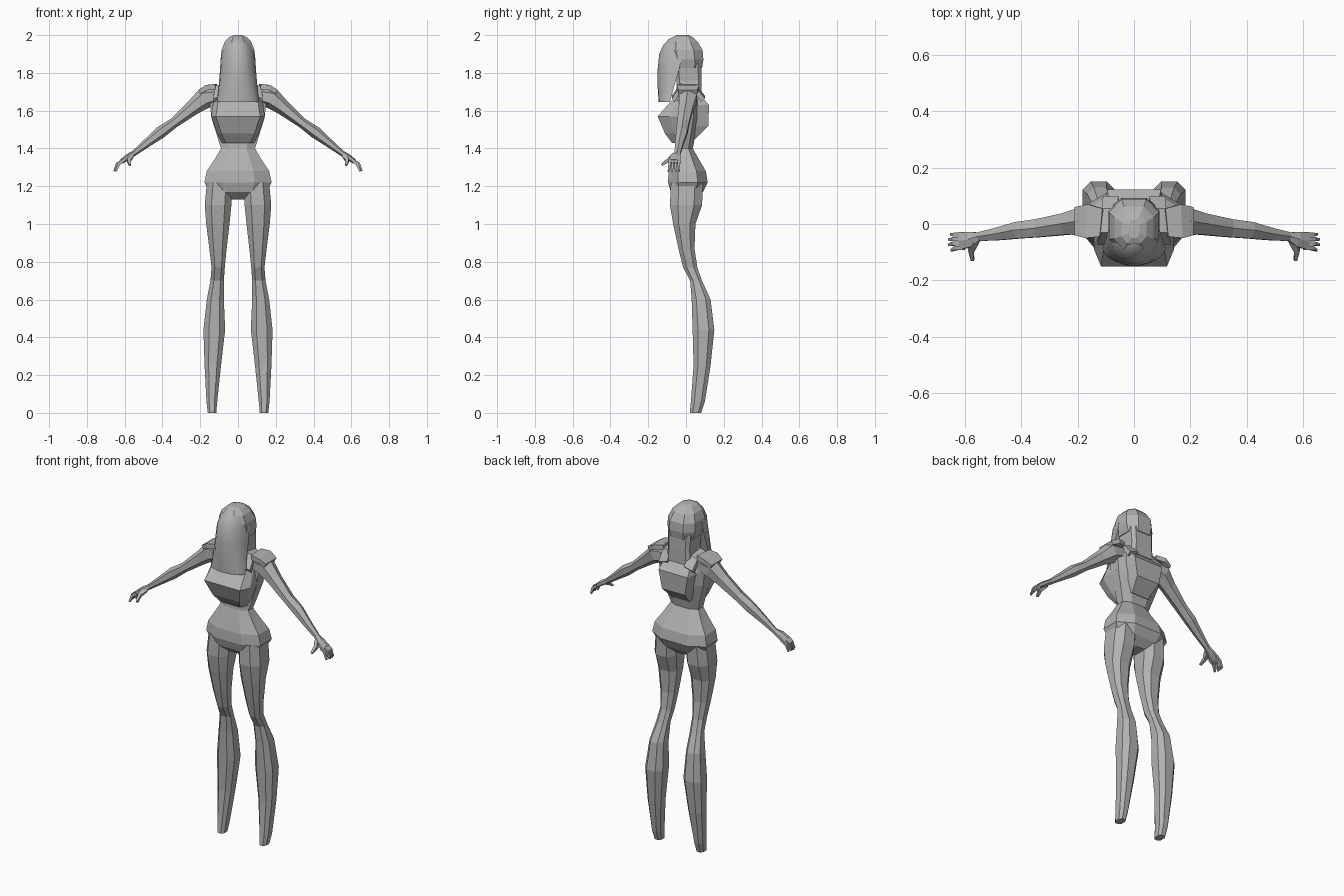
import bpy, bmesh, math
from mathutils import Vector

grey = bpy.data.materials.new("plain grey")
grey.diffuse_color = (0.45, 0.45, 0.45, 1)


def loft(name, rings):
    """Skin a list of equal-length point rings and cap both ends."""
    bm = bmesh.new()
    vs = [[bm.verts.new(p) for p in r] for r in rings]
    n = len(vs[0])
    for a, b in zip(vs, vs[1:]):
        for i in range(n):
            j = (i + 1) % n
            bm.faces.new((a[i], a[j], b[j], b[i]))
    bm.faces.new(vs[0][::-1])
    bm.faces.new(vs[-1])
    bmesh.ops.recalc_face_normals(bm, faces=bm.faces)
    me = bpy.data.meshes.new(name)
    bm.to_mesh(me)
    bm.free()
    me.materials.append(grey)
    ob = bpy.data.objects.new(name, me)
    bpy.context.collection.objects.link(ob)
    return ob


def octagon(z, x0, x1, y0, y1, k=0.5):
    """Level eight-sided ring inside a rectangle; k is the flat share of each side."""
    cx, cy, hx, hy = (x0 + x1) / 2, (y0 + y1) / 2, (x1 - x0) / 2, (y1 - y0) / 2
    pts = [(k, -1), (1, -k), (1, k), (k, 1), (-k, 1), (-1, k), (-1, -k), (-k, -1)]
    return [(cx + hx * a, cy + hy * b, z) for a, b in pts]


def tube(name, path, sides, side=1):
    """Skin along a path of (x, y, z, radius in y, radius across)."""
    pts = [Vector((p[0] * side, p[1], p[2])) for p in path]
    rings = []
    for i, p in enumerate(path):
        t = (pts[min(i + 1, len(pts) - 1)] - pts[max(i - 1, 0)]).normalized()
        v = Vector((0, 1, 0))
        v = (v - t * v.dot(t)).normalized()
        u = t.cross(v)
        s = 1 / math.cos(math.pi / sides) if sides == 4 else 1
        rings.append([pts[i] + s * (v * p[3] * math.cos(a) + u * p[4] * math.sin(a))
                      for a in (2 * math.pi * (k + 0.5) / sides for k in range(sides))])
    return loft(name, rings)


# Torso from crotch to neck base: z, half width, front y, back y
torso = [(1.13, .05, -.035, .05), (1.17, .15, -.08, .09), (1.22, .178, -.095, .115),
         (1.28, .165, -.092, .105), (1.34, .125, -.075, .07), (1.40, .09, -.056, .036),
         (1.47, .112, -.05, .05), (1.56, .14, -.055, .07), (1.64, .15, -.055, .075),
         (1.70, .125, -.04, .07), (1.74, .06, -.02, .07)]
loft("torso", [octagon(z, -w, w, f, b) for z, w, f, b in torso])

# Faceted bust: z, front half width, front y, side half width, side y
bust = [(1.43, .065, -.075, .085, -.04), (1.48, .088, -.112, .11, -.06),
        (1.57, .117, -.15, .142, -.09), (1.655, .105, -.075, .13, -.04)]
loft("bust", [[(-w, f, z), (w, f, z), (s, y, z), (s, .02, z), (-s, .02, z), (-s, y, z)]
              for z, w, f, s, y in bust])

# Angular block on the back: z, half width, back y
block = [(1.45, .055, .05), (1.52, .075, .118), (1.63, .095, .122), (1.69, .085, .07)]
loft("back_block", [[(-w, b, z), (w, b, z), (w * 1.2, .03, z), (-w * 1.2, .03, z)]
                    for z, w, b in block])

# Neck and the hair falling behind it
loft("neck", [octagon(z, -w, w, f, b, .75) for z, w, f, b in
              [(1.68, .078, -.05, .083), (1.76, .07, -.05, .083), (1.85, .075, -.06, .08)]])

# Head
head = [(1.825, .078, -.07, .085), (1.87, .09, -.09, .092), (1.92, .088, -.1, .088),
        (1.965, .07, -.09, .062), (1.99, .045, -.07, .035), (2.0, .02, -.05, .015)]
loft("head", [octagon(z, -w, w, f, b) for z, w, f, b in head])

# Smooth hair sheet over the front of the head: z, half width, front y, rear y
hair = [(1.645, .112, -.145, -.085), (1.72, .103, -.15, -.065), (1.82, .095, -.15, -.035),
        (1.90, .09, -.142, -.02), (1.95, .073, -.118, -.02), (1.98, .048, -.09, -.02),
        (1.997, .02, -.055, -.02)]
front_hair = loft("front_hair", [[(w * math.cos(a), r + (f - r) * math.sin(a), z)
                                  for a in (math.pi * i / 10 for i in range(11))]
                                 for z, w, f, r in hair])
bpy.context.view_layer.objects.active = front_hair
front_hair.select_set(True)
bpy.ops.object.shade_smooth_by_angle(angle=math.radians(40))

# Leg rings: z, inner x, outer x, front y, back y
leg = [(1.22, .03, .165, -.08, .09), (1.10, .035, .176, -.085, .085),
       (1.0, .045, .168, -.068, .05), (.87, .06, .152, -.04, .045),
       (.77, .07, .14, -.015, .06), (.70, .075, .146, .022, .085),
       (.60, .075, .165, .03, .13), (.44, .068, .183, .035, .15),
       (.25, .09, .177, .04, .13), (.06, .11, .167, .026, .1), (0, .115, .16, .02, .08)]
# Arm path from shoulder through wrist to knuckles
arm = [(.10, .01, 1.68, .05, .045), (.18, .01, 1.665, .056, .056), (.24, 0, 1.615, .044, .04),
       (.34, -.015, 1.535, .037, .027), (.41, -.022, 1.485, .034, .032),
       (.48, -.035, 1.43, .026, .023), (.55, -.045, 1.375, .018, .015),
       (.58, -.055, 1.357, .031, .016), (.615, -.06, 1.332, .035, .013)]

for side, label in ((-1, "left"), (1, "right")):
    loft(label + "_leg", [[(x * side, y, zz) for x, y, zz in octagon(z, i, o, f, b)]
                          for z, i, o, f, b in leg])
    tube(label + "_arm", arm, 6, side)
    # Fingers fan out slightly and droop
    for k in range(4):
        y = -.036 - .016 * k
        reach = (.0, .006, .006, -.002)[k]
        tube(f"{label}_finger_{k + 1}",
             [(.605, y, 1.338, .008, .009), (.633 + reach, y - .002, 1.318, .007, .008),
              (.648 + reach, y - .003 * k, 1.28, .004, .005)], 4, side)
    tube(label + "_thumb", [(.565, -.06, 1.36, .012, .014), (.578, -.095, 1.338, .009, .01),
                            (.572, -.128, 1.312, .005, .006)], 4, side)
    # Strap over the shoulder and the flat plate beside it
    loft(label + "_shoulder_strap",
         [[(x0 * side, y, z), (x1 * side, y, z - .015), (x1 * side, y * .8, z - .035),
           (x0 * side, y * .8, z - .02)]
          for x0, x1, y, z in [(.055, .11, .1, 1.68), (.06, .115, .055, 1.735),
                               (.065, .125, -.03, 1.745), (.075, .13, -.075, 1.68)]])
    tube(label + "_shoulder_plate", [(.115, .005, 1.728, .05, .014), (.165, .01, 1.722, .06, .014),
                                     (.205, .01, 1.70, .05, .012)], 4, side)
